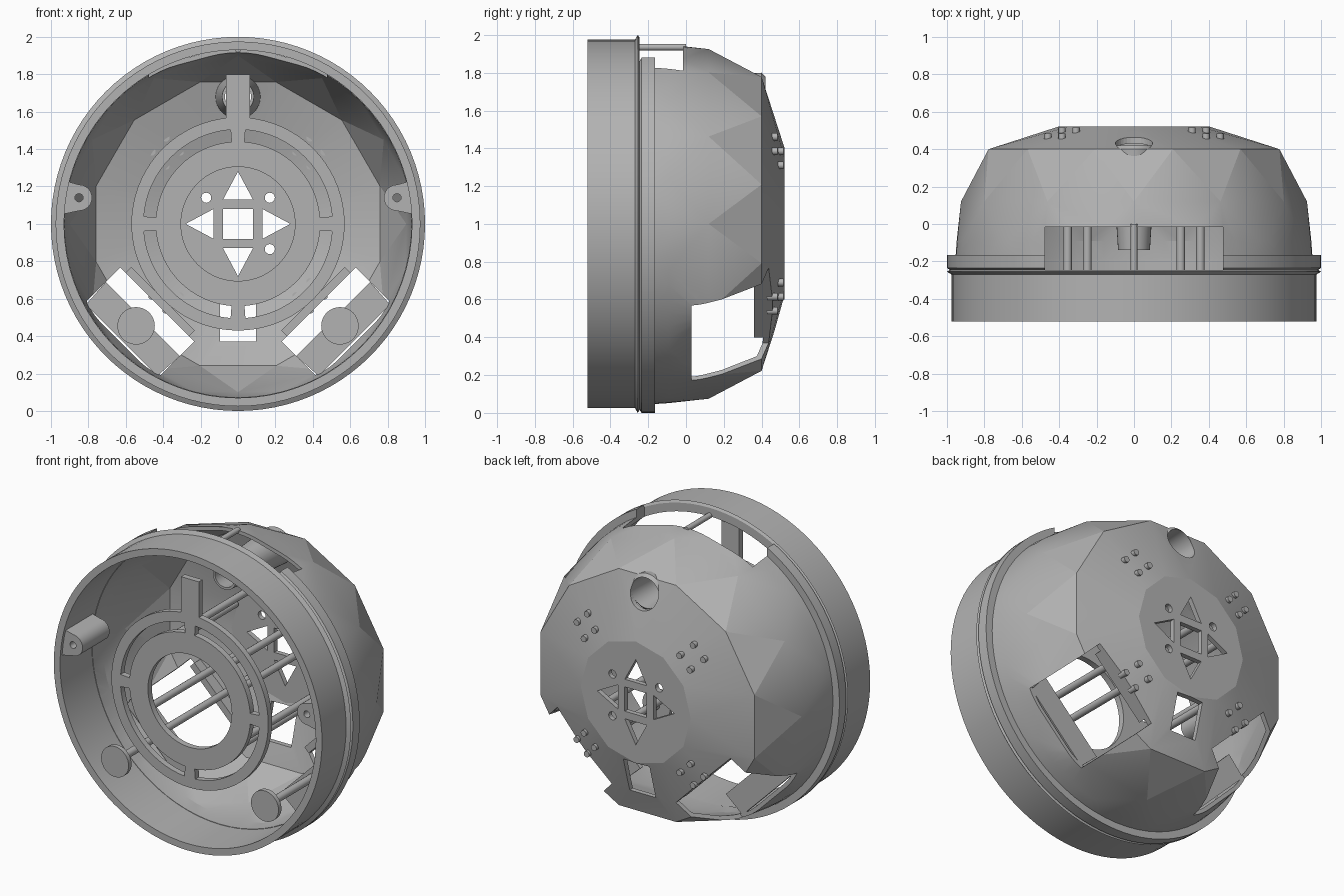
import bpy, bmesh, math
from mathutils import Vector

if "Cube" in bpy.data.objects:
    bpy.data.objects.remove(bpy.data.objects["Cube"])

CZ = 1.0  # height of the housing axis
grey = bpy.data.materials.new("plain grey")
grey.diffuse_color = (0.45, 0.45, 0.45, 1)
grey.use_nodes = True
grey.node_tree.nodes["Principled BSDF"].inputs["Base Color"].default_value = grey.diffuse_color


def finish(name, bm):
    bmesh.ops.recalc_face_normals(bm, faces=bm.faces)
    me = bpy.data.meshes.new(name)
    bm.to_mesh(me)
    bm.free()
    me.materials.append(grey)
    ob = bpy.data.objects.new(name, me)
    bpy.context.collection.objects.link(ob)
    return ob


def smooth(ob, angle=30):
    bpy.ops.object.select_all(action='DESELECT')
    ob.select_set(True)
    bpy.context.view_layer.objects.active = ob
    bpy.ops.object.shade_smooth_by_angle(angle=math.radians(angle))


def circle(r, n, turn=0.0, x=0.0, z=CZ):
    return [(x + r * math.sin(2 * math.pi * (i + turn) / n),
             z + r * math.cos(2 * math.pi * (i + turn) / n)) for i in range(n)]


def prism(name, pts, y0, y1):
    """Extrude an x-z outline from y0 to y1."""
    bm = bmesh.new()
    a = [bm.verts.new((x, y0, z)) for x, z in pts]
    b = [bm.verts.new((x, y1, z)) for x, z in pts]
    bm.faces.new(a)
    bm.faces.new(b)
    for i in range(len(pts)):
        j = (i + 1) % len(pts)
        bm.faces.new((a[i], a[j], b[j], b[i]))
    return finish(name, bm)


def rod(name, x, z, r, y0, y1, n=16):
    ob = prism(name, circle(r, n, 0, x, z), y0, y1)
    smooth(ob, 40)
    return ob


def lathe(name, profile, n, x=0.0, z=CZ):
    """Spin a closed (radius, y) profile round a y axis."""
    bm = bmesh.new()
    rings = [[bm.verts.new((px, y, pz)) for px, pz in circle(r, n, 0, x, z)]
             for r, y in profile]
    for k in range(len(rings)):
        a, b = rings[k], rings[(k + 1) % len(rings)]
        for i in range(n):
            j = (i + 1) % n
            bm.faces.new((a[i], a[j], b[j], b[i]))
    return finish(name, bm)


def hull(name, rings):
    bm = bmesh.new()
    for r, y, n, turn in rings:
        for x, z in circle(r, n, turn):
            bm.verts.new((x, y, z))
    res = bmesh.ops.convex_hull(bm, input=bm.verts)
    junk = [g for g in res["geom_interior"] if isinstance(g, bmesh.types.BMVert)]
    bmesh.ops.delete(bm, geom=junk, context='VERTS')
    return finish(name, bm)


def cut(ob, cutters, keep=False):
    bpy.context.view_layer.objects.active = ob
    for c in cutters:
        m = ob.modifiers.new("cut", 'BOOLEAN')
        m.operation, m.object, m.solver = 'DIFFERENCE', c, 'EXACT'
        bpy.ops.object.modifier_apply(modifier=m.name)
        if not keep:
            bpy.data.objects.remove(c)


def rect(x0, x1, z0, z1):
    return [(x0, z0), (x1, z0), (x1, z1), (x0, z1)]


def diagonal(side, r0, r1, t0, t1=None):
    """Trapezium facing the lower left or right, half widths t0 and t1."""
    t1 = t0 if t1 is None else t1
    q = math.sqrt(0.5)
    return [(side * q * (r + t), CZ - q * (r - t))
            for r, t in ((r0, -t0), (r0, t0), (r1, t1), (r1, -t1))]


# Round rim with raised flange
rim = lathe("rim", [(0.93, -0.52), (0.975, -0.52), (0.975, -0.27), (1.0, -0.255),
                    (0.985, -0.245), (1.0, -0.235), (1.0, -0.165), (0.93, -0.165)], 96)

# Faceted hollow dome
dome = hull("dome", [(0.955, -0.19, 72, 0), (0.948, -0.09, 72, 0), (0.925, 0.12, 12, 0),
                     (0.805, 0.4, 12, 0.5), (0.40, 0.522, 12, 0)])
inner = hull("dome_hollow", [(0.93, -0.3, 72, 0), (0.925, -0.09, 72, 0), (0.90, 0.11, 12, 0),
                             (0.785, 0.375, 12, 0.5), (0.39, 0.49, 12, 0)])
cut(dome, [inner])

# Top opening through rim and dome
slot = prism("top_opening", rect(-0.475, 0.475, 1.7, 2.3), -0.245, -0.015)
cut(rim, [slot], keep=True)
cut(dome, [slot])

# Side windows, lower slot, camera hole and the vent pattern
holes = [prism("window_cut", diagonal(s, 0.61, 1.3, 0.28), 0.03, 0.7) for s in (-1, 1)]
holes.append(prism("lower_cut", rect(-0.095, 0.095, 0.37, 0.6), 0.3, 0.7))
holes.append(prism("round_cut", circle(0.1, 32, 0, 0, 1.68), 0.3, 0.7))
holes.append(prism("vent_cut", rect(-0.08, 0.08, 0.92, 1.08), 0.3, 0.7))
for k in range(4):
    c, s = round(math.cos(k * math.pi / 2)), round(math.sin(k * math.pi / 2))
    tri = [(0, 0.28), (-0.08, 0.13), (0.08, 0.13)]
    holes.append(prism("vent_cut", [(c * x - s * z, CZ + s * x + c * z) for x, z in tri], 0.3, 0.7))
for x, z in ((-0.17, 1.14), (0.17, 1.14), (0.17, 0.865)):
    holes.append(prism("screw_cut", circle(0.027, 16, 0, x, z), 0.3, 0.7))
cut(dome, holes)
smooth(rim, 25)
smooth(dome, 8)

# Window frames, ledges and disc posts
for s, side in ((-1, "left"), (1, "right")):
    prism(side + "_window_wall", diagonal(s, 0.566, 0.61, 0.24), 0.36, 0.435)
    prism(side + "_window_ledge", diagonal(s, 0.72, 0.88, 0.28, 0.27), 0.0, 0.03)
    rod(side + "_disc", s * 0.545, 0.455, 0.1, -0.5, -0.47, 40)
    rod(side + "_disc_post", s * 0.545, 0.455, 0.025, -0.48, 0.02)
    # Screw bosses on the rim
    arc = [(s * (0.85 - 0.07 * math.cos(a)), 1.14 + 0.07 * math.sin(a))
           for a in [math.radians(-90 + 15 * i) for i in range(13)]]
    boss = prism(side + "_screw_boss", arc + [(s * 0.925, 1.23), (s * 0.945, 1.05)], -0.5, -0.22)
    cut(boss, [prism("boss_cut", circle(0.022, 16, 0, s * 0.85, 1.14), -0.6, 0)])
    smooth(boss, 30)

# Ring plate with four curved slots and a top tab
plate = lathe("ring_plate", [(0.305, -0.5), (0.57, -0.5), (0.57, -0.46), (0.305, -0.46)], 72)
slots = []
for k in range(4):
    ang = [math.radians(90 * k + 4.5 + 81 * i / 16) for i in range(17)]
    band = [(0.505 * math.cos(a), CZ + 0.505 * math.sin(a)) for a in ang]
    band += [(0.44 * math.cos(a), CZ + 0.44 * math.sin(a)) for a in reversed(ang)]
    slots.append(prism("slot_cut", band, -0.6, -0.3))
cut(plate, slots)
smooth(plate, 30)
prism("plate_tab", rect(-0.065, 0.065, 1.55, 1.8), -0.5, -0.46)

# Long rods holding the plate
for sx in (-1, 1):
    for sz in (-1, 1):
        for x, z in ((0.25, 0.29), (0.355, 0.17)):
            rod("plate_rod", sx * x, CZ + sz * z, 0.023, -0.47, 0.48)

# Bar across the top opening
rod("top_bar", 0, 1.935, 0.018, -0.25, 0.0)

# Tapered tube behind the round hole
tube = lathe("hole_tube", [(0.1, 0.42), (0.12, 0.4), (0.085, -0.14), (0.07, -0.14)], 32, 0, 1.68)
smooth(tube, 30)

# Groups of four pegs on the back
for sx in (-1, 1):
    for sz in (-1, 1):
        for dx, dz in ((0.075, 0), (-0.075, 0), (0, 0.075), (0, -0.075)):
            x, z = sx * 0.385 + dx, sz * 0.385 + dz
            y = 0.52 - max(0, math.hypot(x, z) - 0.4) * 0.31
            rod("back_peg", x, CZ + z, 0.02, y - 0.03, y + 0.025, 12)
